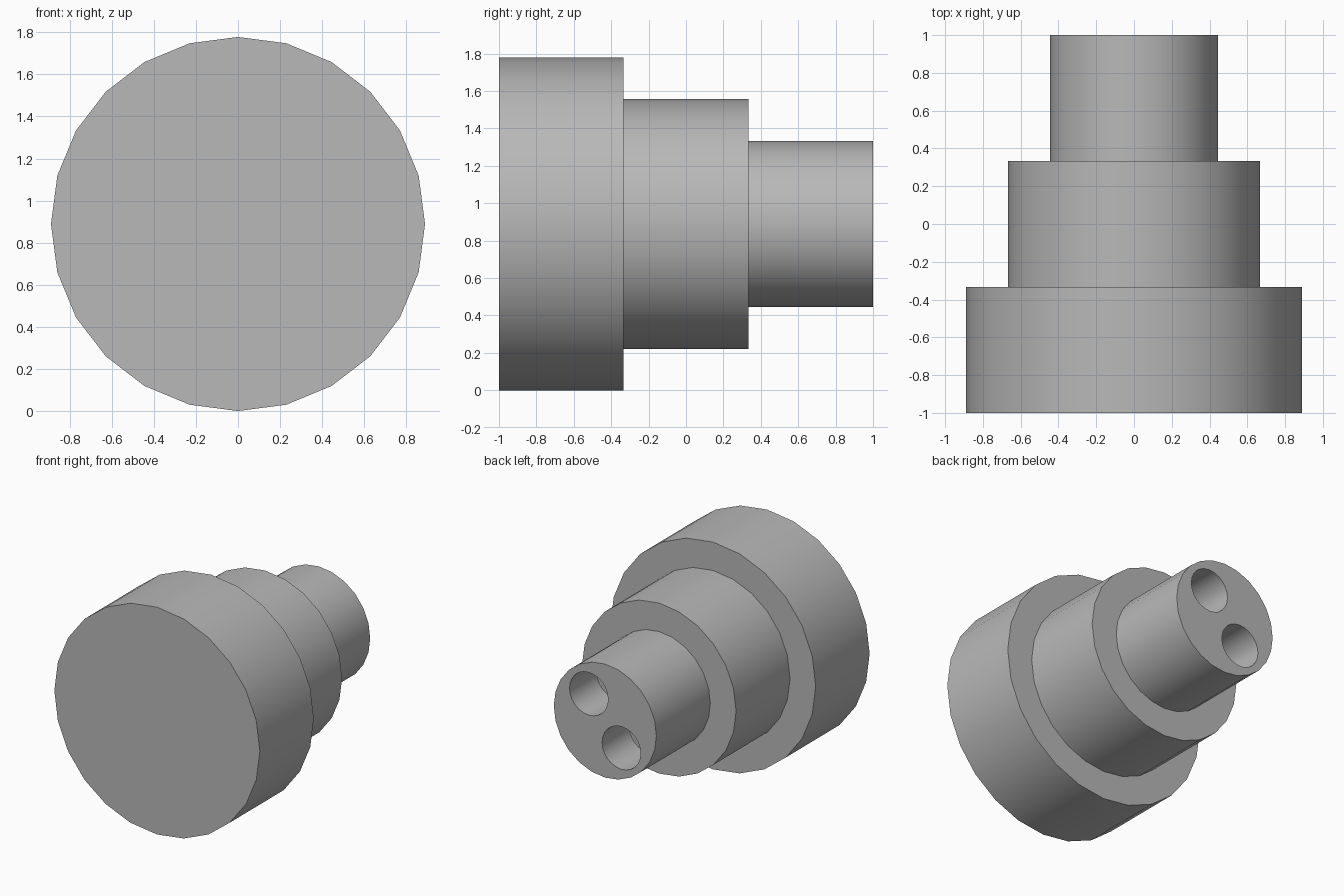
import bpy, bmesh, math

if "Cube" in bpy.data.objects:
    bpy.data.objects.remove(bpy.data.objects["Cube"])

grey = bpy.data.materials.new("medium grey")
grey.diffuse_color = (0.48, 0.48, 0.48, 1)
grey.use_nodes = True
grey.node_tree.nodes["Principled BSDF"].inputs["Base Color"].default_value = grey.diffuse_color

CENTRE_Z = 0.889
SIDES = 24


def lathe(name, profile, sides, cx=0.0, cz=CENTRE_Z):
    """Solid of revolution about a y-parallel axis from (y, radius) points."""
    bm = bmesh.new()
    rings = []
    for y, r in profile:
        rings.append([bm.verts.new((cx + r * math.sin(2 * math.pi * i / sides), y,
                                    cz + r * math.cos(2 * math.pi * i / sides)))
                      for i in range(sides)])
    for a, b in zip(rings, rings[1:]):
        for i in range(sides):
            j = (i + 1) % sides
            bm.faces.new((a[i], a[j], b[j], b[i]))
    bm.faces.new(rings[0])
    bm.faces.new(rings[-1])
    bmesh.ops.recalc_face_normals(bm, faces=bm.faces)
    mesh = bpy.data.meshes.new(name)
    bm.to_mesh(mesh)
    bm.free()
    mesh.materials.append(grey)
    obj = bpy.data.objects.new(name, mesh)
    bpy.context.collection.objects.link(obj)
    return obj


# Three-step round body, widest at the front
steps = [(-1, -1 / 3, 0.889), (-1 / 3, 1 / 3, 0.667), (1 / 3, 1, 0.444)]
profile = [(y, r) for y0, y1, r in steps for y in (y0, y1)]
body = lathe("stepped_body", profile, SIDES)
bpy.context.view_layer.objects.active = body
body.select_set(True)

# Two blind holes bored into the narrow back end
angle = math.radians(51)
for side in (1, -1):
    cutter = lathe("hole_cutter", [(1 - 1 / 3, 0.167), (1.1, 0.167)], SIDES,
                   side * 0.224 * math.cos(angle),
                   CENTRE_Z + side * 0.224 * math.sin(angle))
    cutter.hide_render = True
    mod = body.modifiers.new("hole", 'BOOLEAN')
    mod.operation = 'DIFFERENCE'
    mod.solver = 'EXACT'
    mod.object = cutter
    bpy.ops.object.modifier_apply(modifier=mod.name)
    bpy.data.objects.remove(cutter)

# Smooth round walls with crisp rims
bpy.ops.object.shade_smooth_by_angle(angle=math.radians(30))
